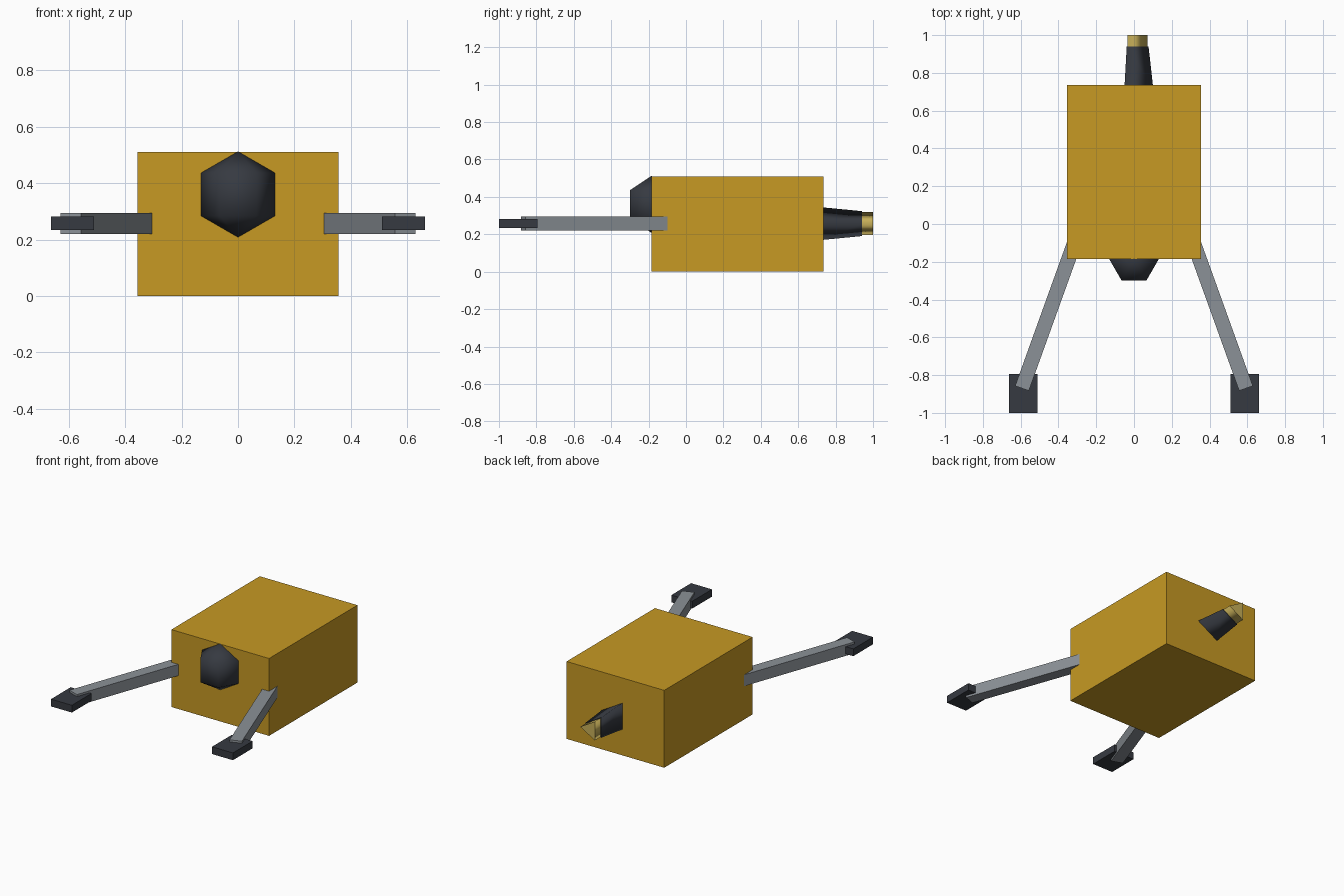
import bpy
from math import radians, sin, cos
from mathutils import Matrix, Vector

cube = bpy.data.objects.get("Cube")
if cube:
    bpy.data.objects.remove(cube, do_unlink=True)


def material(name, rgb):
    mat = bpy.data.materials.new(name)
    mat.use_nodes = True
    colour = (*rgb, 1)
    mat.diffuse_color = colour
    mat.node_tree.nodes["Principled BSDF"].inputs["Base Color"].default_value = colour
    return mat


FOIL = material("amber foil", (0.57, 0.32, 0.017))
DARK = material("dark grey", (0.037, 0.042, 0.053))
STEEL = material("steel grey", (0.26, 0.285, 0.31))
BRASS = material("pale brass", (0.57, 0.43, 0.1))


def finish(name, mat, smooth=False):
    obj = bpy.context.object
    obj.name = obj.data.name = name
    obj.data.materials.append(mat)
    if smooth:
        bpy.ops.object.shade_smooth()
    return obj


def box(name, mat, size, centre, turn=0):
    bpy.ops.mesh.primitive_cube_add(size=1)
    obj = finish(name, mat)
    obj.data.transform(Matrix.Translation(centre) @ Matrix.Rotation(turn, 4, "Z")
                       @ Matrix.Diagonal((*size, 1)))
    return obj


def prism(name, mat, y0, y1, r0, r1):
    """Three-sided nozzle section along y with one corner towards +x."""
    bpy.ops.mesh.primitive_cone_add(vertices=3, radius1=r0, radius2=r1, depth=y1 - y0)
    obj = finish(name, mat)
    obj.data.transform(Matrix.Translation((0, (y0 + y1) / 2, MID))
                       @ Matrix.Rotation(radians(-90), 4, "X")
                       @ Matrix.Rotation(radians(-90), 4, "Z"))
    # Smooth sides, flat end caps
    for face in obj.data.polygons:
        face.use_smooth = len(face.vertices) == 4
    bpy.ops.object.shade_smooth_by_angle(angle=radians(125))
    for face in obj.data.polygons:
        if abs(face.normal.y) > 0.9:
            face.use_smooth = False
    return obj


MID = 0.257
FRONT, BACK = -0.185, 0.735

# Main body
box("body", FOIL, (0.712, BACK - FRONT, 0.51), (0, (FRONT + BACK) / 2, 0.255))

# Faceted sensor dome, half sunk into the front
bpy.ops.mesh.primitive_uv_sphere_add(segments=6, ring_count=3, radius=0.152)
dome = finish("sensor_dome", DARK, smooth=True)
lowest_turn = 0 if max(v.co.x for v in dome.data.vertices) > 0.13 else radians(30)
dome.data.transform(Matrix.Translation((0, FRONT, 0.36))
                    @ Matrix.Rotation(lowest_turn, 4, "Z"))

# Rear nozzle and its tip
prism("rear_nozzle", DARK, BACK - 0.01, 0.94, 0.101, 0.077)
prism("nozzle_tip", BRASS, 0.94, 1.0, 0.071, 0.071)

# Splayed arms and pads
SPLAY, LENGTH = radians(19.8), 0.85
for side, label in ((1, "left"), (-1, "right")):
    end = Vector((side * 0.593, -0.87, MID))
    back = Vector((-side * sin(SPLAY), cos(SPLAY), 0))
    box(label + "_arm", STEEL, (0.077, LENGTH, 0.075),
        end + back * LENGTH / 2, side * SPLAY)
    box(label + "_pad", DARK, (0.152, 0.205, 0.048), (side * 0.587, -0.8975, MID))
